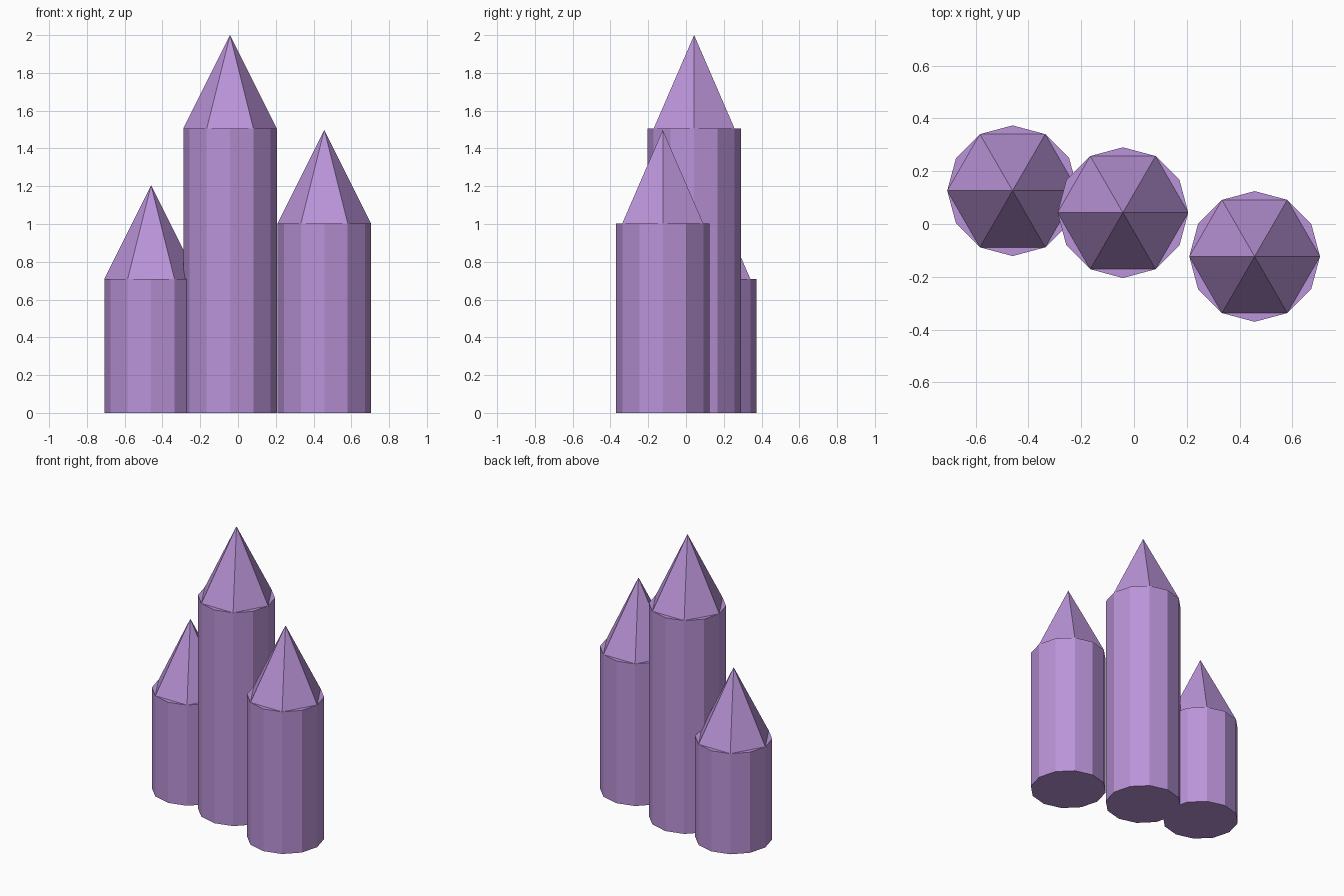
import bpy, bmesh, math

if "Cube" in bpy.data.objects:
    bpy.data.objects.remove(bpy.data.objects["Cube"])

R = 0.2475        # tower radius
CONE = 0.495      # roof height

purple = bpy.data.materials.new("soft_purple")
purple.diffuse_color = (0.491, 0.292, 0.686, 1)
purple.use_nodes = True
purple.node_tree.nodes["Principled BSDF"].inputs["Base Color"].default_value = purple.diffuse_color


def ring(bm, sides, z):
    return [bm.verts.new((R * math.cos(2 * math.pi * i / sides),
                          R * math.sin(2 * math.pi * i / sides), z))
            for i in range(sides)]


def add_object(name, bm, location):
    bmesh.ops.recalc_face_normals(bm, faces=bm.faces)
    mesh = bpy.data.meshes.new(name)
    bm.to_mesh(mesh)
    bm.free()
    mesh.materials.append(purple)
    obj = bpy.data.objects.new(name, mesh)
    obj.location = location
    bpy.context.collection.objects.link(obj)


def tower(name, x, y, height):
    # twelve-sided column, closed at both ends
    bm = bmesh.new()
    low, high = ring(bm, 12, 0), ring(bm, 12, height)
    bm.faces.new(low)
    bm.faces.new(high)
    for i in range(12):
        j = (i + 1) % 12
        bm.faces.new((low[i], low[j], high[j], high[i]))
    add_object(name + "_column", bm, (x, y, 0))

    # six-sided pointed tip resting on the column
    bm = bmesh.new()
    base = ring(bm, 6, 0)
    apex = bm.verts.new((0, 0, CONE))
    bm.faces.new(base)
    for i in range(6):
        bm.faces.new((base[i], base[(i + 1) % 6], apex))
    add_object(name + "_tip", bm, (x, y, height))


tower("left", -0.46, 0.126, 0.71)
tower("middle", -0.042, 0.043, 1.505)
tower("right", 0.457, -0.123, 1.003)
